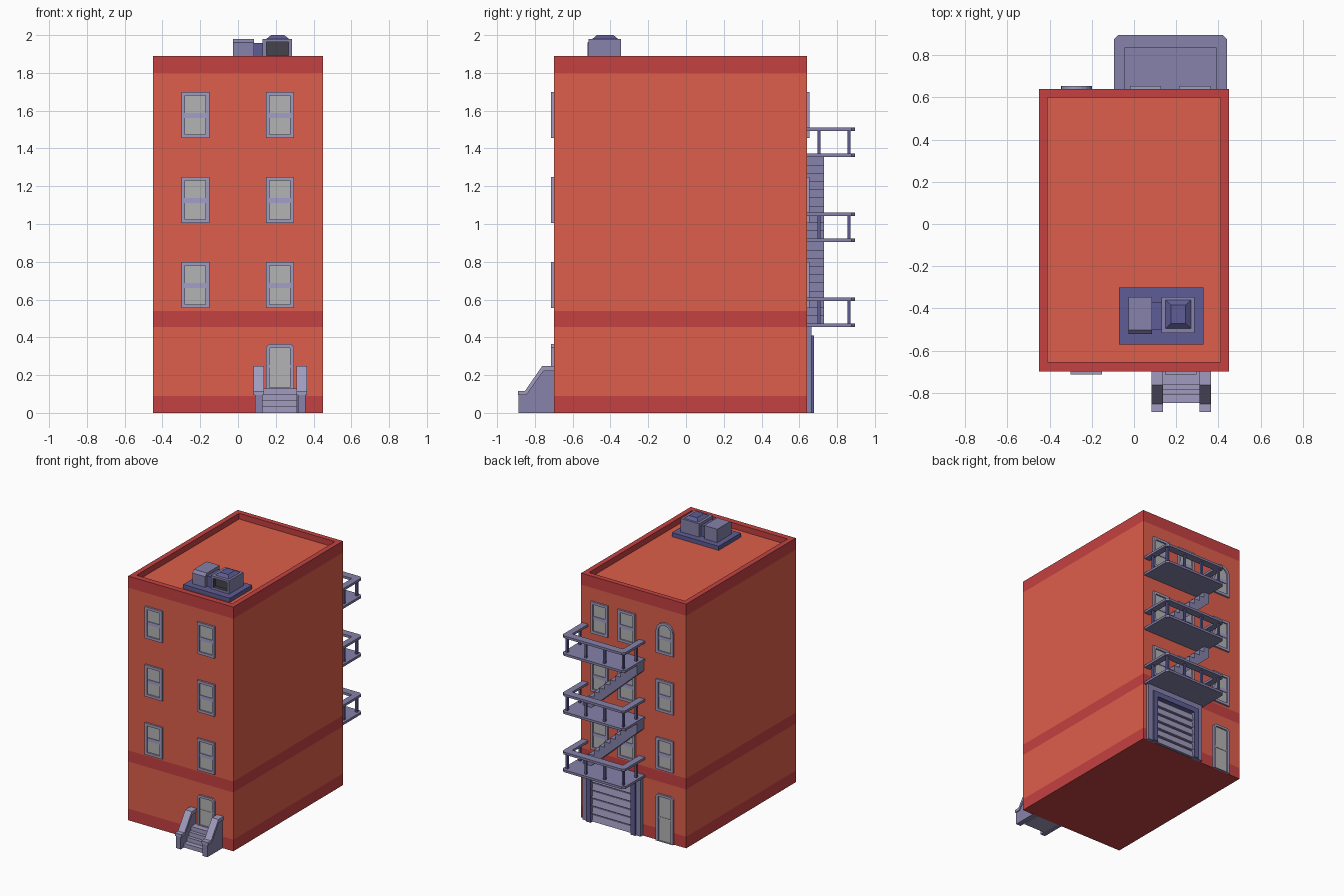
import bpy, bmesh
from math import sin, cos, pi

if "Cube" in bpy.data.objects:
    bpy.data.objects.remove(bpy.data.objects["Cube"])


def material(name, hexa):
    m = bpy.data.materials.new(name)
    rgb = [(int(hexa[i:i + 2], 16) / 255) ** 2.2 for i in (0, 2, 4)]
    m.diffuse_color = (*rgb, 1)
    m.use_nodes = True
    m.node_tree.nodes["Principled BSDF"].inputs["Base Color"].default_value = m.diffuse_color
    return m


RED = material("brick", "DD5F4C")
BAND = material("brick_band", "C34343")
TRIM = material("trim", "9F9ABD")
METAL = material("metal", "8581A9")
DARK = material("dark_metal", "5F5D93")
BAR = material("sash_bar", "A29DC9")
GLASS = material("glass", "B2B2B2")
BLACK = material("vent", "45454C")


def loft(name, loops, mats, closed=False):
    """Skin a list of equal loops; mats is one material or one per strip plus two caps."""
    bm = bmesh.new()
    me = bpy.data.meshes.new(name)
    if not isinstance(mats, list):
        mats = [mats] * (len(loops) + 2)
    used = list(dict.fromkeys(mats))
    for m in used:
        me.materials.append(m)
    rows = [[bm.verts.new(p) for p in lp] for lp in loops]
    n = len(rows[0])
    for k in range(len(rows) if closed else len(rows) - 1):
        a, b = rows[k], rows[(k + 1) % len(rows)]
        for i in range(n):
            j = (i + 1) % n
            bm.faces.new((a[i], a[j], b[j], b[i])).material_index = used.index(mats[k])
    if not closed:
        bm.faces.new(rows[0][::-1]).material_index = used.index(mats[-2])
        bm.faces.new(rows[-1]).material_index = used.index(mats[-1])
    bmesh.ops.recalc_face_normals(bm, faces=bm.faces)
    bm.to_mesh(me)
    bm.free()
    ob = bpy.data.objects.new(name, me)
    bpy.context.collection.objects.link(ob)
    return ob


def at(pts, axis, d):
    """Place a 2D outline on the plane where the given axis equals d."""
    return [{"x": (d, a, b), "y": (a, d, b), "z": (a, b, d)}[axis] for a, b in pts]


def prism(name, pts, axis, d0, d1, mat):
    return loft(name, [at(pts, axis, d0), at(pts, axis, d1)], mat)


def ring(name, outer, inner, axis, d0, d1, mat):
    return loft(name, [at(outer, axis, d0), at(outer, axis, d1),
                       at(inner, axis, d1), at(inner, axis, d0)], mat, closed=True)


def rect(a0, a1, b0, b1):
    return [(a0, b0), (a1, b0), (a1, b1), (a0, b1)]


def box(name, x0, x1, y0, y1, z0, z1, mat):
    return prism(name, rect(x0, x1, y0, y1), "z", z0, z1, mat)


def arch(x0, x1, z0, z1, n=10):
    r, c = (x1 - x0) / 2, (x0 + x1) / 2
    return [(x0, z0), (x1, z0)] + [(c + r * cos(pi * i / n), z1 - r + r * sin(pi * i / n))
                                   for i in range(n + 1)]


def clipped(x0, x1, z0, z1, c):
    return [(x0, z0), (x1, z0), (x1, z1 - c), (x1 - c, z1), (x0 + c, z1), (x0, z1 - c)]


FRONT, BACK = -0.70, 0.64

# Brick body with colour bands, parapet and sunken roof
out, inn = rect(-.45, .45, FRONT, BACK), rect(-.41, .41, -.655, .60)
loft("building_body",
     [at(out, "z", z) for z in (0, .09, .455, .54, 1.80, 1.89)]
     + [at(inn, "z", z) for z in (1.89, 1.845)],
     [BAND, RED, BAND, RED, BAND, BAND, BAND, BAND, RED])


def window(name, cx, z0, wall, shape=rect):
    s = -1 if wall < 0 else 1
    x0, x1, z1 = cx - .074, cx + .074, z0 + .245
    hole = shape(x0 + .02, x1 - .02, z0 + .02, z1 - .02)
    ring(name + "_frame", shape(x0, x1, z0, z1), hole, "y", wall, wall + s * .014, TRIM)
    prism(name + "_glass", hole, "y", wall, wall + s * .004, GLASS)
    box(name + "_bar", x0 + .02, x1 - .02, *sorted((wall, wall + s * .009)),
        z0 + .107, z0 + .133, BAR)


def door(name, cx, z0, z1, wall):
    s = -1 if wall < 0 else 1
    x0, x1 = cx - .074, cx + .074
    hole = clipped(x0 + .02, x1 - .02, z0 + .004, z1 - .018, .006)
    ring(name + "_frame", clipped(x0, x1, z0, z1, .018), hole, "y", wall, wall + s * .014, TRIM)
    prism(name + "_panel", hole, "y", wall, wall + s * .004, GLASS)
    zm = (z0 + z1) / 2
    box(name + "_rail", x0 + .02, x1 - .02, *sorted((wall, wall + s * .007)),
        zm - .006, zm + .006, GLASS)


# Windows and doors
for f, z in enumerate((.555, 1.005, 1.455)):
    for cx in (-.226, .222):
        window(f"front_window_{f}", cx, z, FRONT)
    for cx in (.055, .288):
        window(f"back_window_{f}", cx, z, BACK)
    window(f"back_side_window_{f}", -.272, z, BACK, arch if f == 2 else rect)
door("front_door", .222, .13, .365, FRONT)
door("back_door", -.272, 0, .365, BACK)

# Entrance steps as one stepped profile
prof = [(FRONT, 0)]
for i, y in enumerate((-.848, -.81, -.785, -.76)):
    prof += [(y, i * .0325), (y, (i + 1) * .0325)]
prism("entrance_steps", prof + [(FRONT, .13)], "x", .13, .312, TRIM)

# Side walls of the steps with wider copings
for x in (.11, .338):
    prism("step_side_wall", [(FRONT, 0), (-.886, 0), (-.886, .10), (-.85, .10),
                             (-.76, .23), (FRONT, .23)], "x", x - .02, x + .02, METAL)
    prism("step_coping", [(FRONT, .222), (-.754, .222), (-.845, .095), (-.89, .095),
                          (-.89, .117), (-.852, .117), (-.762, .247), (FRONT, .247)],
          "x", x - .028, x + .028, TRIM)

# Fire escape: balcony, U-shaped handrail and posts on each floor
X0, X1, Y1, C = -.095, .44, .895, .02
edge = [(X1, BACK), (X1, Y1 - C), (X1 - C, Y1), (X0 + C, Y1), (X0, Y1 - C), (X0, BACK)]
rail = edge + [(X0 + .05, BACK), (X0 + .05, .835), (X1 - .05, .835), (X1 - .05, BACK)]
for f, z in enumerate((.455, .905, 1.355)):
    prism(f"balcony_floor_{f}", edge, "z", z, z + .018, METAL)
    prism(f"balcony_handrail_{f}", rail, "z", z + .137, z + .155, METAL)
    posts = [(X0 + .027 + i * .1603, .862) for i in range(4)]
    posts += [(X0 + .027, .705), (X1 - .027, .705)]
    for x, y in posts:
        box(f"balcony_post_{f}", x - .008, x + .008, y - .008, y + .008,
            z + .018, z + .137, DARK)

# Stair flights climbing toward -x
N, RUN, RISE = 10, .46, .432
for f, z in enumerate((.473, .923)):
    xs = .37
    prof = [(xs, z)]
    for i in range(N):
        prof += [(xs - i * RUN / N, z + (i + 1) * RISE / N),
                 (xs - (i + 1) * RUN / N, z + (i + 1) * RISE / N)]
    prof += [(xs - RUN, z + RISE - .075), (xs - .07, z)]
    prism(f"stair_flight_{f}", prof, "y", BACK, .73, METAL)

# Garage door: two stepped surrounds and a slatted shutter
GX = .172


def gate(half, top):
    return [(GX - half, 0), (GX - half, top), (GX + half, top), (GX + half, 0)]


for name, half, top, y in (("outer", .25, .455, .665), ("inner", .21, .41, .677)):
    prism(f"garage_surround_{name}", gate(half, top) + gate(.17, .37)[::-1],
          "y", BACK, y, METAL if name == "outer" else DARK)
box("garage_backing", GX - .17, GX + .17, BACK, .644, 0, .37, DARK)
for i in range(6):
    z = .004 + i * .061
    prism("garage_slat", [(.642, z), (.660, z), (.652, z + .05), (.642, z + .05)],
          "x", GX - .17, GX + .17, TRIM)

# Rooftop air conditioning
box("roof_unit_base", -.07, .33, -.57, -.30, 1.845, 1.877, DARK)
prism("roof_unit_tank", [(-.522, 1.877), (-.522, 1.96), (-.502, 1.98), (-.345, 1.98),
                         (-.345, 1.877)], "x", -.026, .085, METAL)
box("roof_unit_duct", .085, .13, -.50, -.37, 1.877, 1.958, DARK)
shell, vent = rect(.13, .287, 1.877, 1.98), rect(.15, .267, 1.893, 1.963)
loft("roof_unit_fan_box", [at(shell, "y", -.345), at(shell, "y", -.517),
                           at(vent, "y", -.517), at(vent, "y", -.49)],
     [METAL, METAL, BLACK, METAL, BLACK])
loft("roof_unit_cap", [at(rect(.15, .27, -.495, -.36), "z", 1.98),
                       at(rect(.175, .245, -.472, -.384), "z", 2.0)], DARK)
